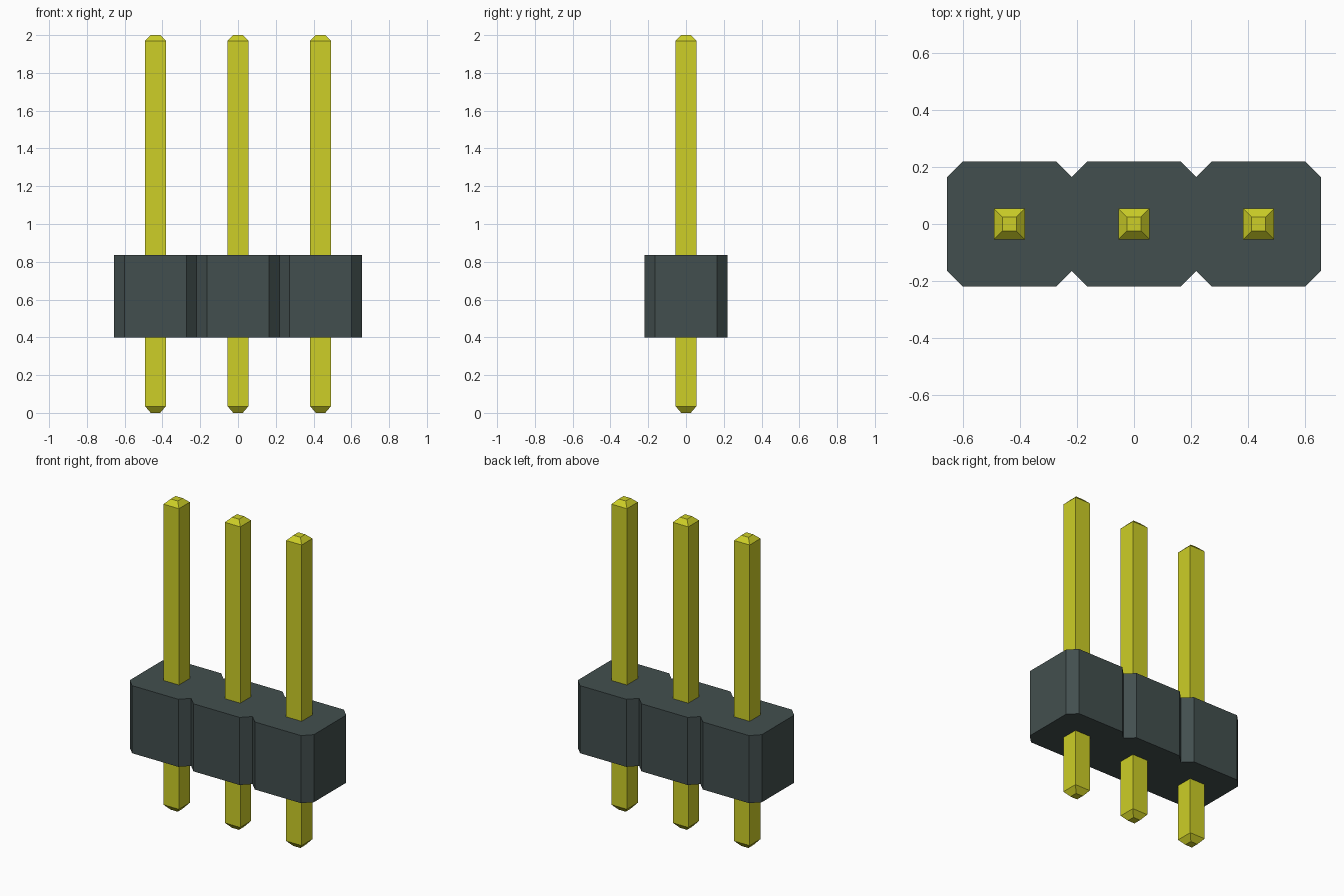
import bpy
import bmesh

cube = bpy.data.objects.get("Cube")
if cube:
    bpy.data.objects.remove(cube, do_unlink=True)

PITCH = 0.437            # spacing between pins
HALF = PITCH / 2         # half size of one housing cell
CUT = 0.054              # corner chamfer of each cell
BODY_Z = (0.40, 0.835)
PIN, TIP = 0.055, 0.025  # half widths of pin shaft and tip


def material(name, colour):
    mat = bpy.data.materials.new(name)
    mat.use_nodes = True
    mat.diffuse_color = colour
    mat.node_tree.nodes["Principled BSDF"].inputs["Base Color"].default_value = colour
    return mat


def loft(name, rings, mat):
    """Skin stacked (outline, z) rings and cap both ends."""
    bm = bmesh.new()
    loops = [[bm.verts.new((x, y, z)) for x, y in outline] for outline, z in rings]
    for a, b in zip(loops, loops[1:]):
        for i in range(len(a)):
            j = (i + 1) % len(a)
            bm.faces.new((a[i], a[j], b[j], b[i]))
    bm.faces.new(loops[0][::-1])
    bm.faces.new(loops[-1])
    bmesh.ops.recalc_face_normals(bm, faces=bm.faces)
    mesh = bpy.data.meshes.new(name)
    bm.to_mesh(mesh)
    bm.free()
    mesh.materials.append(mat)
    obj = bpy.data.objects.new(name, mesh)
    bpy.context.collection.objects.link(obj)
    return obj


def square(cx, h):
    return [(cx - h, -h), (cx + h, -h), (cx + h, h), (cx - h, h)]


plastic = material("dark grey plastic", (0.055, 0.078, 0.077, 1))
metal = material("yellow metal", (0.61, 0.62, 0.02, 1))

# Housing: three chamfered cells joined in one outline, with V notches between
front = []
for i in (-1, 0, 1):
    cx = i * PITCH
    front += [(cx - HALF, -HALF + CUT), (cx - HALF + CUT, -HALF), (cx + HALF - CUT, -HALF)]
front.append((1.5 * PITCH, -HALF + CUT))
outline = front + [(-x, -y) for x, y in front]
loft("housing", [(outline, z) for z in BODY_Z], plastic)

# Pins: square shafts with tapered ends
for name, i in (("right_pin", -1), ("middle_pin", 0), ("left_pin", 1)):
    cx = i * PITCH
    loft(name, [(square(cx, TIP), 0), (square(cx, PIN), 0.035),
                (square(cx, PIN), 1.97), (square(cx, TIP), 2.0)], metal)
